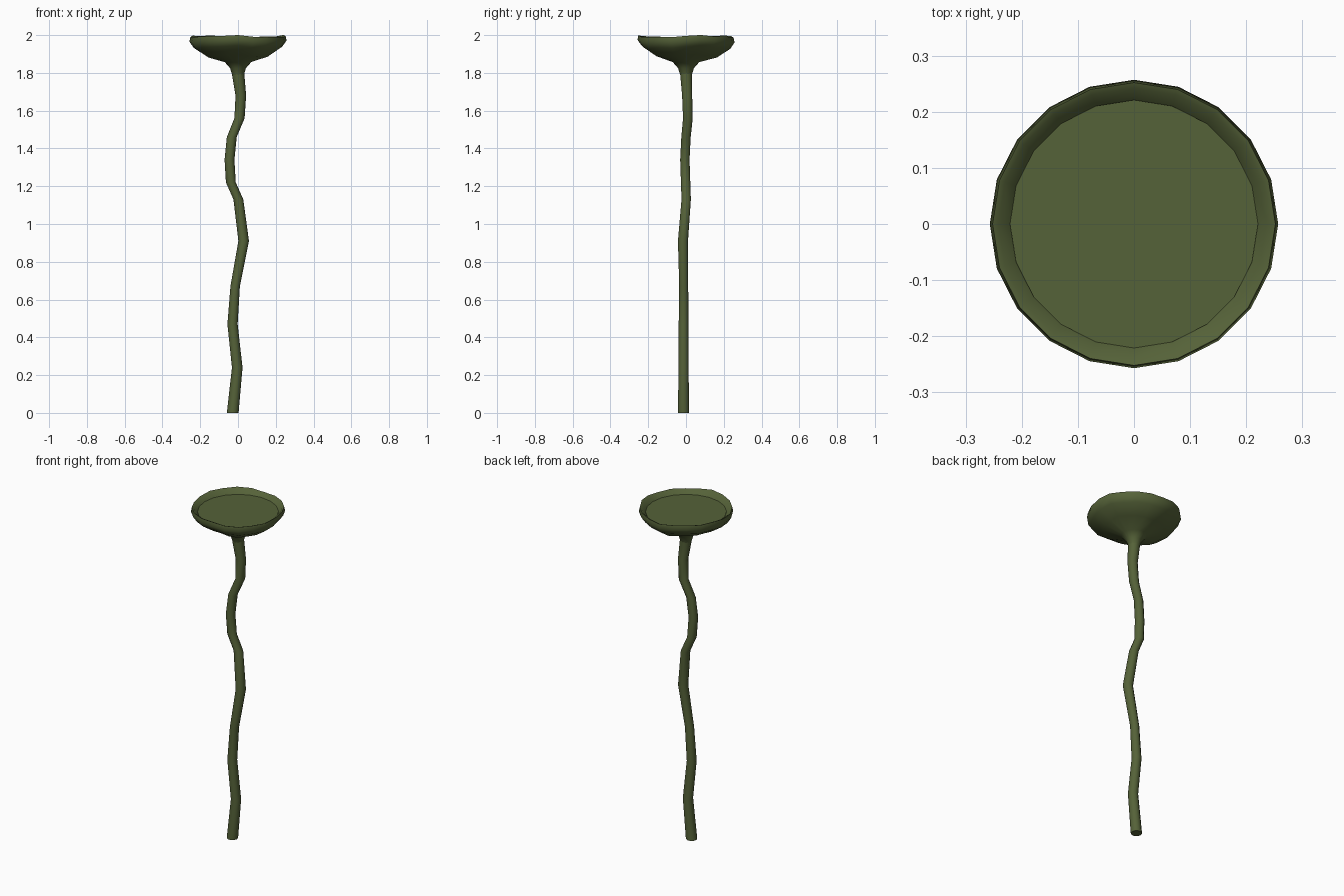
import bpy, bmesh, math
from mathutils import Vector

if "Cube" in bpy.data.objects:
    bpy.data.objects.remove(bpy.data.objects["Cube"])

olive = bpy.data.materials.new("olive_green")
olive.diffuse_color = (0.091, 0.122, 0.040, 1)
olive.use_nodes = True
olive.node_tree.nodes["Principled BSDF"].inputs["Base Color"].default_value = olive.diffuse_color


def loft(name, rings, cap_start=False, cap_end=False, sharp=40):
    """Skin a list of point rings with quads and optional end caps."""
    bm = bmesh.new()
    loops = [[bm.verts.new(p) for p in ring] for ring in rings]
    n = len(loops[0])
    for a, b in zip(loops, loops[1:]):
        for i in range(n):
            j = (i + 1) % n
            bm.faces.new((a[i], a[j], b[j], b[i]))
    if cap_start:
        bm.faces.new(loops[0][::-1])
    if cap_end:
        bm.faces.new(loops[-1])
    mesh = bpy.data.meshes.new(name)
    bm.to_mesh(mesh)
    bm.free()
    mesh.materials.append(olive)
    obj = bpy.data.objects.new(name, mesh)
    bpy.context.collection.objects.link(obj)
    bpy.ops.object.select_all(action='DESELECT')
    obj.select_set(True)
    bpy.context.view_layer.objects.active = obj
    bpy.ops.object.shade_smooth_by_angle(angle=math.radians(sharp))
    return obj


def ring(centre, r, sides, wave=0.0):
    pts = []
    for i in range(sides):
        a = 2 * math.pi * i / sides
        dz = wave * (math.sin(3 * a + 0.6) + 0.6 * math.sin(7 * a) - 1.4) / 2
        pts.append(Vector(centre) + Vector((r * math.cos(a), r * math.sin(a), dz)))
    return pts


# Crooked stem: x, y, z, radius
path = [(-0.028, -0.013, 0.0, 0.031), (-0.004, -0.013, 0.24, 0.028),
        (-0.029, -0.013, 0.47, 0.027), (-0.015, -0.012, 0.67, 0.025),
        (0.03, -0.016, 0.91, 0.028), (0.002, 0.001, 1.13, 0.026),
        (-0.038, -0.002, 1.22, 0.026), (-0.045, -0.006, 1.34, 0.026),
        (-0.033, 0.0, 1.46, 0.026), (0.008, 0.010, 1.56, 0.027),
        (0.015, 0.006, 1.68, 0.028), (0.0, 0.0, 1.80, 0.033),
        (0.0, 0.0, 1.86, 0.04)]
loft("stem", [ring(p[:3], p[3], 10) for p in path], cap_start=True, sharp=60)

# Shallow cup with an uneven rim: radius, z, waviness
profile = [(0.031, 1.79, 0), (0.042, 1.825, 0), (0.070, 1.857, 0),
           (0.165, 1.899, 0.012), (0.235, 1.945, 0.012), (0.257, 1.975, 0.010),
           (0.252, 2.0, 0.010), (0.242, 1.996, 0.010), (0.220, 1.962, 0)]
loft("cup", [ring((0, 0, z), r, 20, w) for r, z, w in profile], sharp=75)

# Flat disc inside the cup
loft("cup_disc", [ring((0, 0, 1.955), 0.221, 20), ring((0, 0, 1.966), 0.221, 20)],
     cap_start=True, cap_end=True)
